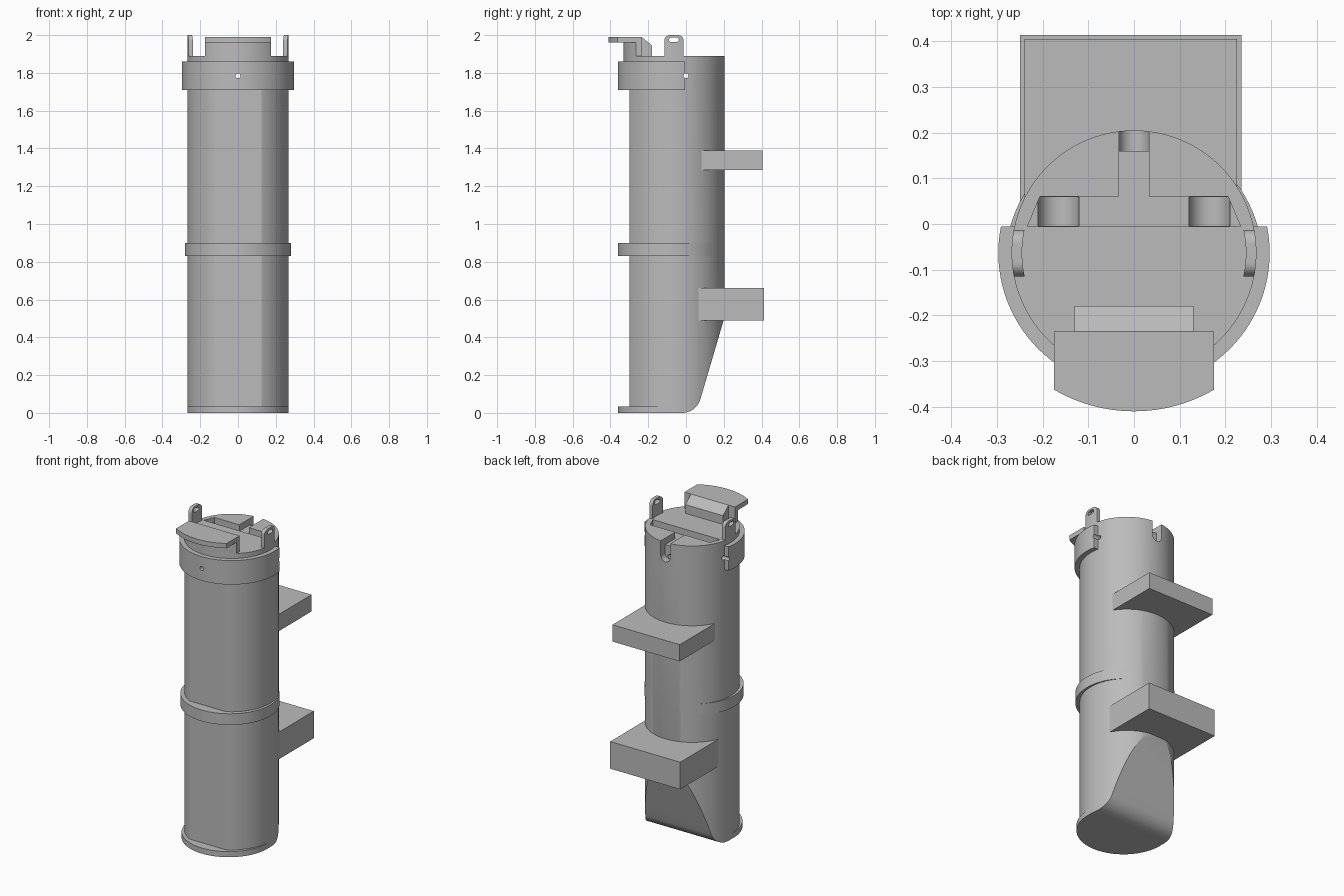
import bpy, bmesh
from math import sin, cos, pi, sqrt, radians

cube = bpy.data.objects.get("Cube")
if cube:
    bpy.data.objects.remove(cube)

grey = bpy.data.materials.new("plain_grey")
grey.use_nodes = True
GREY = (0.5, 0.5, 0.5, 1)
grey.diffuse_color = GREY
grey.node_tree.nodes["Principled BSDF"].inputs["Base Color"].default_value = GREY

CY = -0.063      # tube axis in y
R = 0.268        # tube radius
parts = []


def prism(name, pts, lo, hi, axis="z"):
    """Extrude a 2D outline along an axis; outlines are (x,y), (y,z) or (x,z)."""
    place = {"z": lambda a, b, t: (a, b, t),
             "x": lambda a, b, t: (t, a, b),
             "y": lambda a, b, t: (a, t, b)}[axis]
    bm = bmesh.new()
    rings = [[bm.verts.new(place(a, b, t)) for a, b in pts] for t in (lo, hi)]
    bm.faces.new(rings[0])
    bm.faces.new(rings[1])
    n = len(pts)
    for i in range(n):
        j = (i + 1) % n
        bm.faces.new((rings[0][i], rings[0][j], rings[1][j], rings[1][i]))
    bmesh.ops.recalc_face_normals(bm, faces=bm.faces)
    mesh = bpy.data.meshes.new(name)
    bm.to_mesh(mesh)
    bm.free()
    mesh.materials.append(grey)
    ob = bpy.data.objects.new(name, mesh)
    bpy.context.collection.objects.link(ob)
    parts.append(ob)
    return ob


def arc(cx, cy, r, a0=0, a1=360, n=64):
    steps = [radians(a0 + (a1 - a0) * i / n) for i in range(n + 1)]
    return [(cx + r * cos(a), cy + r * sin(a)) for a in steps]


def circle(cx, cy, r, n=96):
    return arc(cx, cy, r, 0, 360, n)[:-1]


def box(x0, x1, y0, y1):
    return [(x0, y0), (x1, y0), (x1, y1), (x0, y1)]


def front_arc(r, cy, y, n=64):
    """Arc around the front, ending on both sides at the given y."""
    a = math_angle = pi / 2 + 0
    half = sqrt(r * r - (y - cy) ** 2)
    from math import atan2, degrees
    a = degrees(atan2(y - cy, half))
    return arc(0, cy, r, -180 - a, a, n)


def boolean(target, cutters, op="DIFFERENCE"):
    """Apply cutters in turn, then discard them."""
    for c in cutters:
        mod = target.modifiers.new("cut", "BOOLEAN")
        mod.object, mod.operation, mod.solver = c, op, "EXACT"
        dg = bpy.context.evaluated_depsgraph_get()
        mesh = bpy.data.meshes.new_from_object(target.evaluated_get(dg))
        target.modifiers.clear()
        target.data = mesh
        parts.remove(c)
        bpy.data.objects.remove(c)


def drills():
    return [prism("drill", circle(0, 1.785, 0.013, 20), -1, 1, a) for a in "xy"]


# Main tube: flat strip down the front, sloped and rounded foot at the back
outline = [(x, max(y, -0.30)) for x, y in circle(0, CY, R)]
flat = [p for p in outline if p[1] > -0.2999]
half = sqrt(R * R - (-0.30 - CY) ** 2)
i = next(k for k, p in enumerate(flat) if p[0] > 0 and p[1] < CY)
tube = prism("tube", flat[:i] + [(-half, -0.30), (half, -0.30)] + flat[i:], 0, 1.73)
foot = [(-0.03, -0.1), (-0.03, 0)] + arc(-0.02, 0.1, 0.1, -90, -18, 12)
foot += [(0.205, 0.51), (0.4, 0.51), (0.4, -0.1)]
boolean(tube, [prism("foot_cutter", foot, -1, 1, "x")])

# Round head of the tube: recess, cable pockets, rear notch, cross holes
head = prism("tube_head", circle(0, CY, R), 1.73, 1.89)
tee = [(-0.233, -0.005), (0.233, -0.005), (0.206, 0.06), (0.033, 0.06),
       (0.033, 0.165), (-0.033, 0.165), (-0.033, 0.06), (-0.206, 0.06)]
cutters = [prism("recess_cutter", tee, 1.85, 2)]
for s in (-1, 1):
    cutters.append(prism("pocket_cutter", circle(s * 0.165, 1.85, 0.045, 32), -0.004, 0.059, "y"))
notch = arc(0, 1.80, 0.033, 180, 360, 20) + [(0.033, 2), (-0.033, 2)]
cutters.append(prism("notch_cutter", notch, 0.16, 0.4, "y"))
boolean(head, cutters + drills())

# Half collar around the front
collar = prism("collar", front_arc(0.297, CY, -0.005) + front_arc(0.25, CY, -0.005)[::-1], 1.71, 1.86)
boolean(collar, drills())

# Offset middle band and bottom lip
prism("middle_band", circle(0, -0.08, 0.281), 0.83, 0.90)
prism("bottom_lip", front_arc(R, -0.091, -0.06), 0, 0.035)

# Rear mounting blocks
prism("upper_bracket", box(-0.24, 0.226, 0, 0.405), 1.285, 1.39)
prism("lower_bracket", box(-0.25, 0.235, 0, 0.414), 0.49, 0.66)

# Front latch: post, overhanging plate, sloped rib
W = 0.175


def latch(name, r, z0, z1):
    y = CY - sqrt(r * r - W * W)
    pts = [p for p in circle(0, CY, r, 180) if abs(p[0]) < W and p[1] < CY]
    prism(name, [(-W, -0.235), (-W, y)] + pts + [(W, y), (W, -0.235)], z0, z1)


latch("latch_post", R, 1.88, 1.97)
latch("latch_plate", 0.347, 1.96, 1.99)
rib = [(-0.25, 1.88), (-0.18, 1.88), (-0.18, 1.945), (-0.235, 1.99), (-0.25, 1.99)]
prism("latch_rib", rib, -0.13, 0.13, "x")

# Curved side ears with slotted eyes
for side, s in (("left", 1), ("right", -1)):
    lo, hi = sorted((s * 0.1, s * 0.5))
    shape = [(-0.115, 1.88), (-0.013, 1.88)]
    shape += arc(-0.043, 1.97, 0.03, 0, 90, 8) + arc(-0.085, 1.97, 0.03, 90, 180, 8)
    ear = prism(side + "_ear", shape, lo, hi, "x")
    wall = prism("wall", arc(0, CY, R, -60, 60) + arc(0, CY, 0.245, 60, -60), 1.5, 2.5)
    if s < 0:
        for v in wall.data.vertices:
            v.co.x = -v.co.x
        wall.data.flip_normals()
    boolean(ear, [wall], "INTERSECT")
    slot = arc(-0.05, 1.975, 0.012, -90, 90, 10) + arc(-0.078, 1.975, 0.012, 90, 270, 10)
    boolean(ear, [prism("slot_cutter", slot, lo, hi, "x")])

# Smooth the round walls, keep edges crisp
bpy.ops.object.select_all(action="DESELECT")
for ob in parts:
    ob.select_set(True)
bpy.context.view_layer.objects.active = tube
bpy.ops.object.shade_smooth_by_angle(angle=radians(25))
